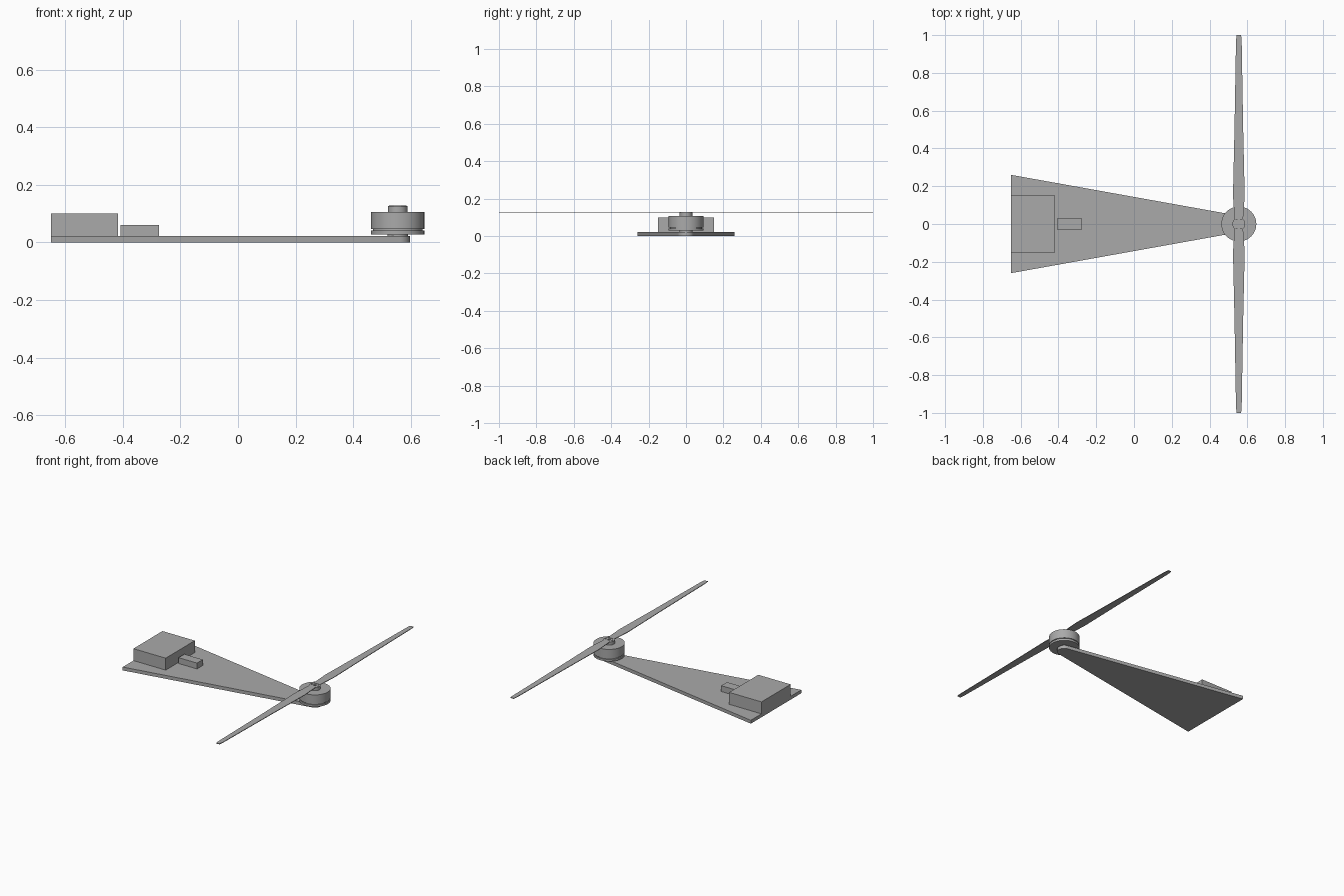
import bpy, bmesh, math
from mathutils import Matrix, Vector

cube = bpy.data.objects.get("Cube")
if cube:
    bpy.data.objects.remove(cube, do_unlink=True)

grey = bpy.data.materials.new("plain grey")
grey.use_nodes = True
tone = (0.4, 0.4, 0.4, 1)
grey.diffuse_color = tone
grey.node_tree.nodes["Principled BSDF"].inputs["Base Color"].default_value = tone

AXIS = 0.555   # x of the motor shaft
DECK = 0.022   # top of the arm plate


def finish(name, bm, smooth=False):
    bmesh.ops.recalc_face_normals(bm, faces=bm.faces)
    mesh = bpy.data.meshes.new(name)
    bm.to_mesh(mesh)
    bm.free()
    mesh.materials.append(grey)
    ob = bpy.data.objects.new(name, mesh)
    bpy.context.collection.objects.link(ob)
    if smooth:
        bpy.ops.object.select_all(action='DESELECT')
        ob.select_set(True)
        bpy.context.view_layer.objects.active = ob
        bpy.ops.object.shade_smooth_by_angle(angle=math.radians(30))
    return ob


def plate(name, outline, z0, z1, smooth=False):
    bm = bmesh.new()
    face = bm.faces.new([bm.verts.new((x, y, z0)) for x, y in outline])
    top = bmesh.ops.extrude_face_region(bm, geom=[face])["geom"]
    verts = [v for v in top if isinstance(v, bmesh.types.BMVert)]
    bmesh.ops.translate(bm, vec=(0, 0, z1 - z0), verts=verts)
    return finish(name, bm, smooth)


def box(name, x0, x1, half, z0, z1):
    return plate(name, [(x0, -half), (x1, -half), (x1, half), (x0, half)], z0, z1)


def turned(name, profile, sides=48):
    # closed (radius, height) profile spun about the shaft
    bm = bmesh.new()
    verts = [bm.verts.new((AXIS + r, 0, z)) for r, z in profile]
    edges = [bm.edges.new(pair) for pair in zip(verts, verts[1:])]
    bmesh.ops.spin(bm, geom=verts + edges, cent=(AXIS, 0, 0), axis=(0, 0, 1),
                   angle=math.tau, steps=sides)
    bmesh.ops.remove_doubles(bm, verts=bm.verts, dist=1e-5)
    return finish(name, bm, True)


# Tapered arm with a rounded nose
nose = [(AXIS + 0.043 * math.cos(a), 0.043 * math.sin(a))
        for a in (math.radians(-80 + 10 * i) for i in range(17))]
plate("arm", [(-0.65, -0.26)] + nose + [(-0.65, 0.26)], 0, DECK, True)

# Battery and controller on the deck
box("battery", -0.65, -0.417, 0.15, DECK, 0.1)
box("controller", -0.408, -0.275, 0.03, DECK, 0.06)

# Motor: base ring, gap, bell
turned("motor_mount", [(0, DECK), (0.035, DECK), (0.035, 0.03), (0, 0.03)])
turned("motor_base", [(0, 0.028), (0.0925, 0.028), (0.0925, 0.041), (0, 0.041)])
turned("motor_core", [(0, 0.04), (0.086, 0.04), (0.086, 0.048), (0, 0.048)])
turned("motor_bell", [(0, 0.046), (0.0925, 0.046), (0.0925, 0.106), (0, 0.106)])

# Propeller hub with bolt holes
hub = turned("propeller_hub", [(0, 0.106), (0.034, 0.106), (0.034, 0.127), (0, 0.127)])
bm = bmesh.new()
spots = [(0, 0, 0.009)] + [(0.024 * math.cos(i * math.tau / 6),
                            0.024 * math.sin(i * math.tau / 6), 0.005) for i in range(6)]
for x, y, r in spots:
    bmesh.ops.create_cone(bm, cap_ends=True, segments=12, radius1=r, radius2=r, depth=0.04,
                          matrix=Matrix.Translation(Vector((AXIS + x, y, 0.14))))
cutter = finish("hole_cutter", bm)
cutter.hide_render = True
cutter.hide_viewport = True
cutter.display_type = 'WIRE'
cut = hub.modifiers.new("holes", 'BOOLEAN')
cut.object = cutter
cut.solver = 'EXACT'

# Two slender blades, tapering to the tips, the second turned half way round
half = [(0.02, 0.022), (0.15, 0.031), (0.5, 0.023), (0.97, 0.015), (1.0, 0.012)]
for name, side in (("blade_back", 1), ("blade_front", -1)):
    outline = [(AXIS + w, side * y) for y, w in half]
    outline += [(AXIS - w, side * y) for y, w in reversed(half)]
    plate(name, outline, 0.125, 0.129)
